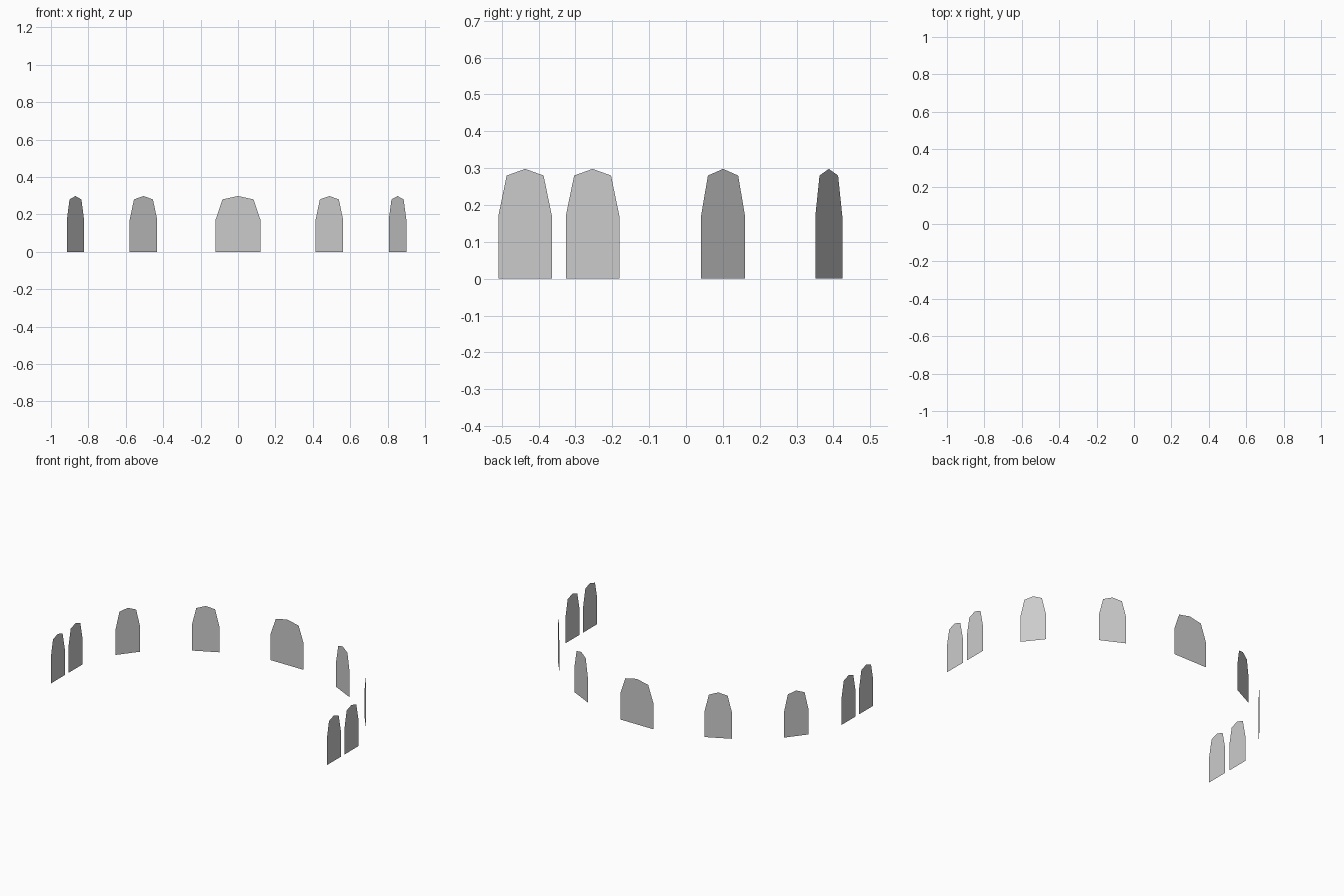
import bpy

if "Cube" in bpy.data.objects:
    bpy.data.objects.remove(bpy.data.objects["Cube"])

# Panel outline: (fraction of half width, height)
PROFILE = [(-1, 0), (1, 0), (1, 0.171), (0.69, 0.28), (0, 0.298), (-0.69, 0.28), (-1, 0.171)]


def window_panel(name, start, end):
    """Flat arched panel standing on the ground line from start to end."""
    (x0, y0), (x1, y1) = start, end
    cx, cy = (x0 + x1) / 2, (y0 + y1) / 2
    hx, hy = (x1 - x0) / 2, (y1 - y0) / 2
    verts = [(hx * f, hy * f, z) for f, z in PROFILE]
    mesh = bpy.data.meshes.new(name)
    mesh.from_pydata(verts, [], [range(len(verts))])
    obj = bpy.data.objects.new(name, mesh)
    obj.location = (cx, cy, 0)
    bpy.context.collection.objects.link(obj)
    return obj


# Centre panel at the back
window_panel("back_window", (0.12, 0.509), (-0.12, 0.509))

# Angled panels around the curved back
window_panel("right_inner_window", (0.562, 0.351), (0.415, 0.424))
window_panel("left_inner_window", (-0.432, 0.424), (-0.579, 0.351))
window_panel("right_outer_window", (0.90, 0.041), (0.806, 0.16))
window_panel("left_outer_window", (-0.823, 0.16), (-0.915, 0.041))

# Pairs of panels on the straight sides
for i, (ya, yb) in enumerate([(-0.509, -0.364), (-0.326, -0.181)], 1):
    window_panel(f"right_side_window_{i}", (1, ya), (1, yb))
    window_panel(f"left_side_window_{i}", (-1, yb), (-1, ya))
